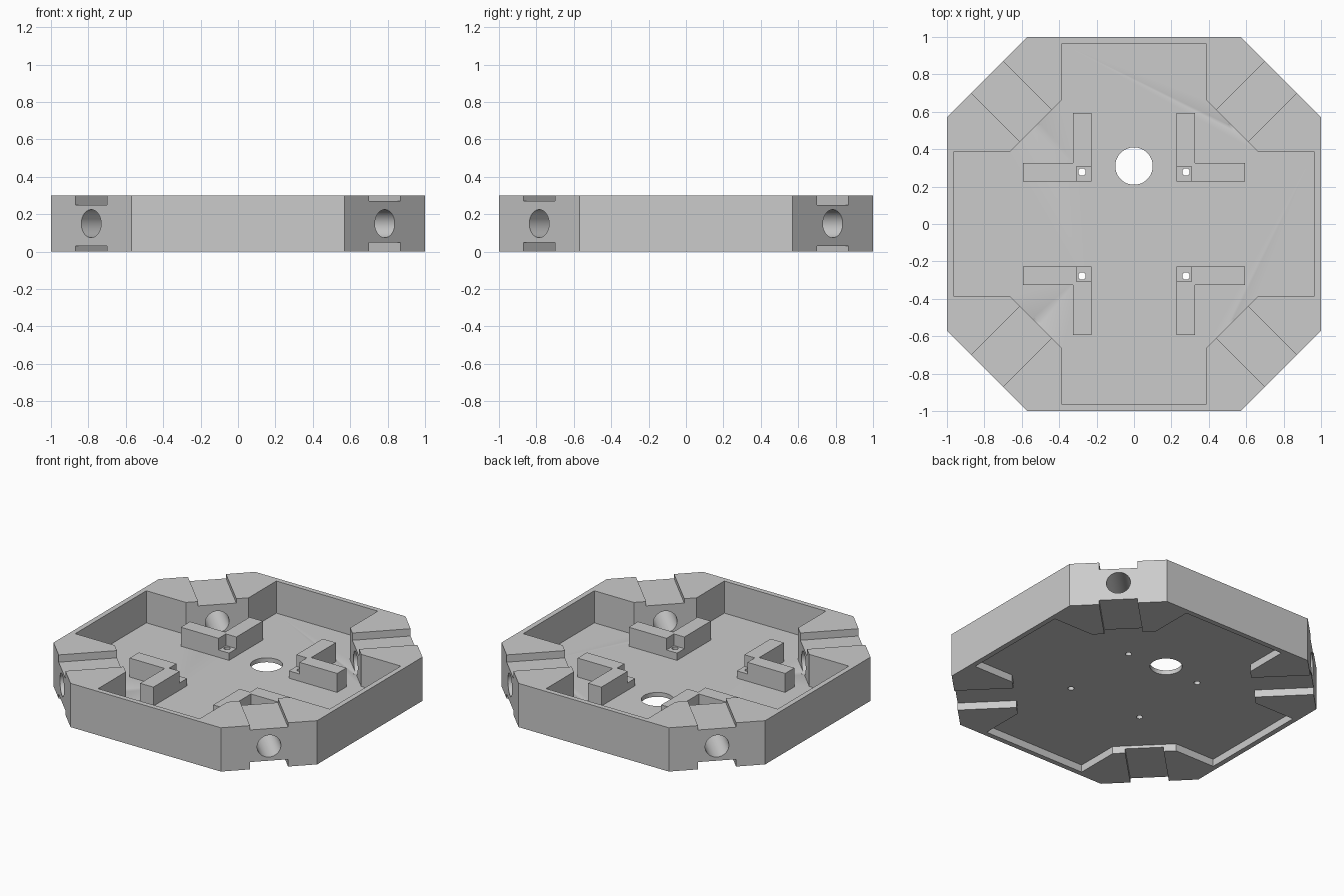
import bpy, bmesh, math
from mathutils import Matrix

cube = bpy.data.objects.get("Cube")
if cube:
    bpy.data.objects.remove(cube, do_unlink=True)

grey = bpy.data.materials.new("plain grey")
grey.use_nodes = True
grey.diffuse_color = (0.6, 0.6, 0.6, 1)
grey.node_tree.nodes["Principled BSDF"].inputs["Base Color"].default_value = (0.6, 0.6, 0.6, 1)

HEIGHT = 0.30
RECESS = 0.05      # depth of the underside recess
FLOOR = 0.08       # top of the floor plate
MID = HEIGHT / 2


def finish(name, bm):
    bmesh.ops.recalc_face_normals(bm, faces=bm.faces)
    mesh = bpy.data.meshes.new(name)
    bm.to_mesh(mesh)
    bm.free()
    mesh.materials.append(grey)
    obj = bpy.data.objects.new(name, mesh)
    bpy.context.collection.objects.link(obj)
    return obj


def prism(name, points, z0, z1):
    bm = bmesh.new()
    face = bm.faces.new([bm.verts.new((x, y, z0)) for x, y in points])
    top = bmesh.ops.extrude_face_region(bm, geom=[face])["geom"]
    verts = [g for g in top if isinstance(g, bmesh.types.BMVert)]
    bmesh.ops.translate(bm, verts=verts, vec=(0, 0, z1 - z0))
    return finish(name, bm)


def cylinder(name, radius, length, matrix, sides=48):
    bm = bmesh.new()
    bmesh.ops.create_cone(bm, cap_ends=True, segments=sides, radius1=radius,
                          radius2=radius, depth=length, matrix=matrix)
    return finish(name, bm)


def cut(target, cutter):
    cutter.hide_render = True
    mod = target.modifiers.new("cut", "BOOLEAN")
    mod.operation, mod.solver, mod.object = "DIFFERENCE", "EXACT", cutter
    bpy.context.view_layer.objects.active = target
    bpy.ops.object.modifier_apply(modifier=mod.name)
    bpy.data.objects.remove(cutter, do_unlink=True)


def four_way(points):
    """Repeat a quarter outline around the centre."""
    out = []
    for _ in range(4):
        out += points
        points = [(-y, x) for x, y in points]
    return out


def box_points(x0, x1, y0, y1):
    return [(x0, y0), (x1, y0), (x1, y1), (x0, y1)]


# Octagonal tray with a deep pocket above and a shallow recess below
tray = prism("tray", four_way([(1, 0.57), (0.57, 1)]), 0, HEIGHT)
pocket = four_way([(0.965, 0.385), (0.665, 0.385), (0.385, 0.665), (0.385, 0.965)])
cut(tray, prism("pocket_cutter", pocket, FLOOR, 0.5))
cut(tray, prism("recess_cutter", pocket, -0.2, RECESS))

# Corner grooves, whose depths alternate, and the cross holes
for i in range(4):
    angle = math.radians(45 + 90 * i)
    turn = Matrix.Rotation(angle, 4, "Z")
    top_depth, low_depth = (0.05, 0.03) if i % 2 == 0 else (0.03, 0.05)
    for z0, z1 in ((HEIGHT - top_depth, 0.5), (-0.2, low_depth)):
        groove = prism("groove_cutter", box_points(0.7, 1.3, -0.12, 0.12), z0, z1)
        groove.data.transform(turn)
        cut(tray, groove)
    lie = turn @ Matrix.Translation((1.0, 0, MID)) @ Matrix.Rotation(math.pi / 2, 4, "Y")
    cut(tray, cylinder("bore_cutter", 0.075, 0.54, lie))

# Cable opening in the floor
cut(tray, cylinder("opening_cutter", 0.1, 0.3, Matrix.Translation((0, 0.31, 0.05))))

# L-shaped brackets with a low screw pad at the inner corner
IN, OUT, END, PAD = 0.227, 0.327, 0.593, 0.307
outline = [(IN, PAD), (PAD, PAD), (PAD, IN), (END, IN), (END, OUT),
           (OUT, OUT), (OUT, END), (IN, END)]
for sx, side in ((1, "left"), (-1, "right")):
    for sy, end in ((1, "back"), (-1, "front")):
        place = f"{end}_{side}"
        prism("bracket_" + place, [(x * sx, y * sy) for x, y in outline], FLOOR, 0.21)
        pad = prism("screw_pad_" + place,
                    [(x * sx, y * sy) for x, y in box_points(IN, PAD, IN, PAD)], FLOOR, 0.13)
        for part in (pad, tray):
            spot = Matrix.Translation((0.278 * sx, 0.278 * sy, 0.1))
            cut(part, cylinder("screw_cutter", 0.02, 0.3, spot, 24))

# Smooth bores, keep sharp edges
for obj in bpy.context.scene.objects:
    obj.select_set(obj.type == "MESH" and obj.name.startswith(("tray", "bracket", "screw_pad")))
bpy.context.view_layer.objects.active = tray
bpy.ops.object.shade_smooth_by_angle(angle=math.radians(30))
